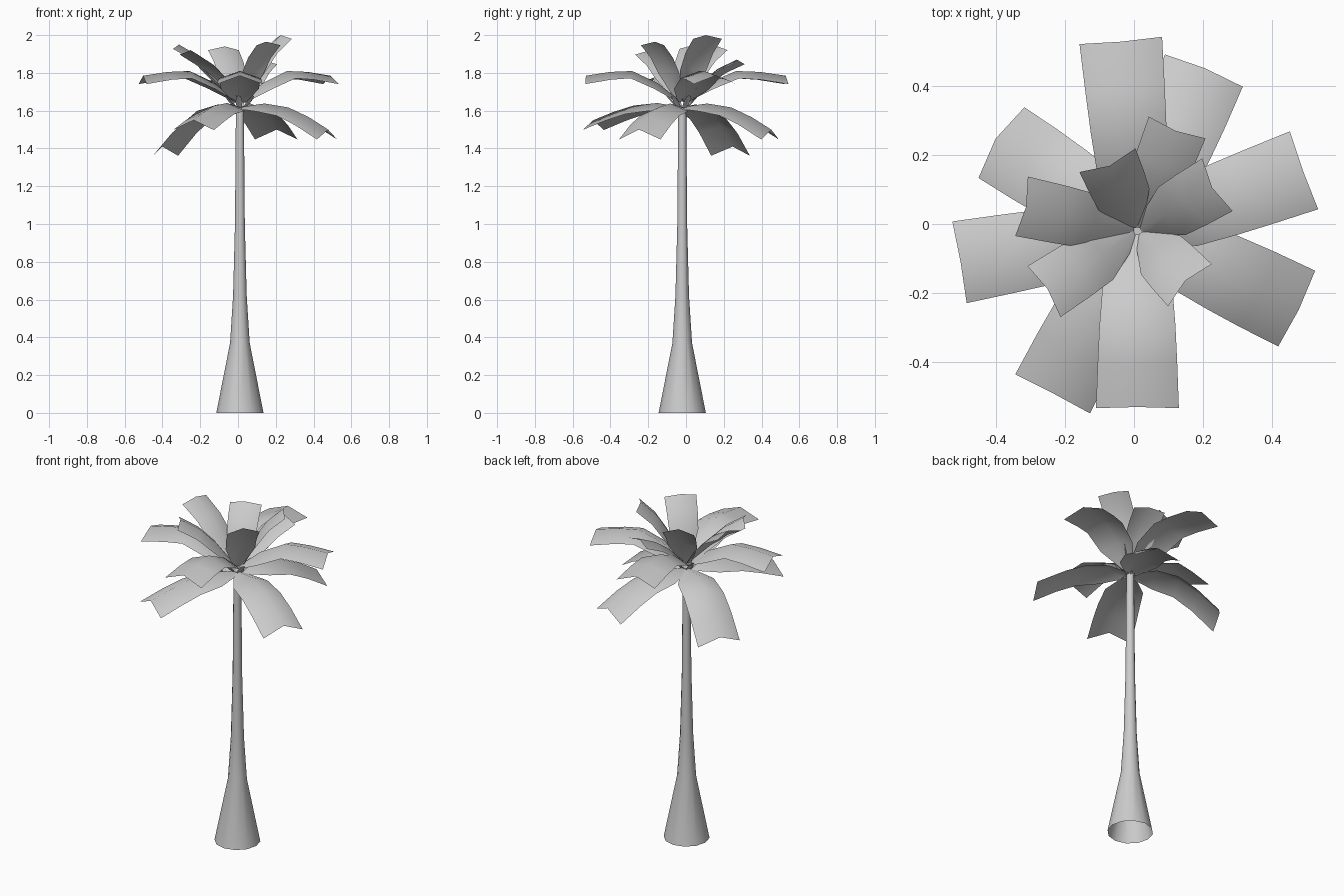
import bpy, bmesh, math

if "Cube" in bpy.data.objects:
    bpy.data.objects.remove(bpy.data.objects["Cube"])

CX, CY = 0.01, -0.02          # trunk axis

grey = bpy.data.materials.new("light_grey")
grey.diffuse_color = (0.6, 0.6, 0.6, 1)
grey.use_nodes = True
grey.node_tree.nodes["Principled BSDF"].inputs["Base Color"].default_value = grey.diffuse_color


def finish(name, bm, angle):
    me = bpy.data.meshes.new(name)
    bm.to_mesh(me)
    bm.free()
    me.materials.append(grey)
    ob = bpy.data.objects.new(name, me)
    bpy.context.collection.objects.link(ob)
    bpy.ops.object.select_all(action='DESELECT')
    ob.select_set(True)
    bpy.context.view_layer.objects.active = ob
    bpy.ops.object.shade_smooth_by_angle(angle=math.radians(angle))
    return ob


def trunk(profile, sides=12):
    """Open flared tube from (radius, height) rings."""
    bm = bmesh.new()
    rings = [[bm.verts.new((CX + r * math.cos(math.tau * i / sides),
                            CY + r * math.sin(math.tau * i / sides), z))
              for i in range(sides)] for r, z in profile]
    for a, b in zip(rings, rings[1:]):
        for i in range(sides):
            j = (i + 1) % sides
            bm.faces.new((a[i], a[j], b[j], b[i]))
    bm.faces.new(rings[-1])
    finish("trunk", bm, 40)


def frond(name, azimuth, path, sag=0.4, notch=0.02):
    """Ridged strip along (distance, height, half width) stations."""
    a = math.radians(azimuth)
    d, s = (math.cos(a), math.sin(a)), (-math.sin(a), math.cos(a))
    bm = bmesh.new()
    rows = []
    for k, (r, z, w) in enumerate(path):
        # edges droop at right angles to the slope of the ridge
        p, q = path[max(k - 1, 0)], path[min(k + 1, len(path) - 1)]
        dr, dz = q[0] - p[0], q[1] - p[1]
        n = math.hypot(dr, dz)
        nr, nz = -dz / n, dr / n
        ext = notch if k == len(path) - 1 else 0
        row = []
        for t in (-1, 0, 1):
            drop = sag * w * abs(t)
            rr = r - nr * drop + ext * abs(t) * dr / n
            zz = z - nz * drop + ext * abs(t) * dz / n
            row.append(bm.verts.new((CX + d[0] * rr + s[0] * w * t,
                                     CY + d[1] * rr + s[1] * w * t, zz)))
        rows.append(row)
    for u, v in zip(rows, rows[1:]):
        for i in range(2):
            bm.faces.new((u[i], v[i], v[i + 1], u[i + 1]))
    finish(name, bm, 50)


trunk([(0.125, 0), (0.052, 0.37), (0.036, 0.62), (0.026, 1.0), (0.021, 1.62)])

# drooping lower fronds: azimuth, reach, tip height
for i, (az, reach, tip) in enumerate([(-26, .52, 1.5), (242.5, .53, 1.55),
                                      (147, .49, 1.41), (67.5, .51, 1.5)]):
    fall = 1.64 - tip
    frond(f"lower_frond_{i + 1}", az,
          [(0.01, 1.62, .03), (reach * .28, 1.645 - fall * .05, .105),
           (reach * .55, 1.645 - fall * .2, .115),
           (reach * .78, 1.64 - fall * .53, .12), (reach, tip, .122)])

# nearly level middle fronds
for i, (az, reach) in enumerate([(20, .51), (95, .55), (190, .52), (270, .51)]):
    frond(f"middle_frond_{i + 1}", az,
          [(0.01, 1.65, .03), (reach * .25, 1.745, .10),
           (reach * .52, 1.81, .11), (reach * .75, 1.805, .115),
           (reach, 1.785, .12)], sag=0.36, notch=0.01)

# raised upper fronds
for i, (az, reach, tip) in enumerate([(69, .31, 1.87), (113, .205, 1.94),
                                      (30, .25, 2.0), (-46, .20, 1.965),
                                      (168, .33, 1.95), (213, .31, 1.92)]):
    rise = tip - 1.65
    frond(f"upper_frond_{i + 1}", az,
          [(0.01, 1.65, .025), (reach * .38, 1.65 + rise * .5, .08),
           (reach * .65, 1.65 + rise * .78, .085), (reach, tip, .088)],
          sag=0.3, notch=0.0)

# small husk stubs around the crown
for i in range(6):
    frond(f"husk_{i + 1}", 25 + 60 * i,
          [(0.015, 1.61, .012), (0.05, 1.65, .018), (0.08, 1.68, .012)], notch=0)
